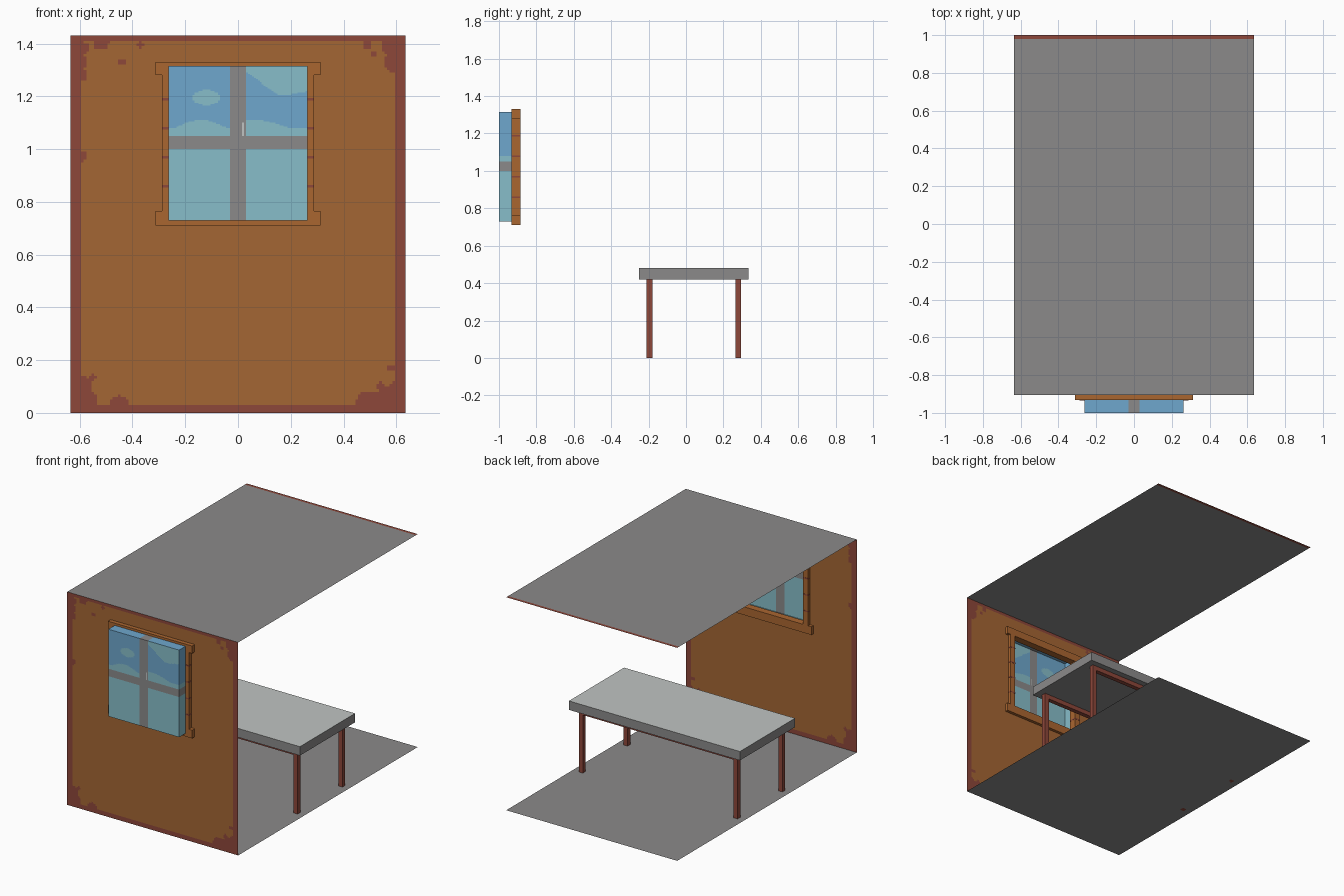
import bpy, bmesh, math
from mathutils import Vector

if "Cube" in bpy.data.objects:
    bpy.data.objects.remove(bpy.data.objects["Cube"])


def mat(name, r, g, b):
    lin = [((c / 255 + 0.055) / 1.055) ** 2.4 for c in (r, g, b)]
    m = bpy.data.materials.new(name)
    m.diffuse_color = (*lin, 1)
    m.use_nodes = True
    m.node_tree.nodes["Principled BSDF"].inputs["Base Color"].default_value = m.diffuse_color
    return m


GREY = mat("grey", 139, 138, 138)
PALE = mat("pale_grey", 192, 196, 194)
BROWN = mat("plaster_brown", 164, 102, 51)
ORANGE = mat("frame_brown", 170, 102, 48)
RED = mat("red_brown", 141, 71, 58)
BLUE = mat("sky_blue", 110, 167, 205)
TEAL = mat("pale_teal", 135, 190, 202)


def finish(bm, name, mats):
    me = bpy.data.meshes.new(name)
    bm.to_mesh(me)
    bm.free()
    for m in mats:
        me.materials.append(m)
    ob = bpy.data.objects.new(name, me)
    bpy.context.collection.objects.link(ob)
    return ob


def sheet(bm, origin, u, v, nu, nv, rule):
    """Flat grid; rule(centre) gives a material index, or None for a hole."""
    o, u, v = Vector(origin), Vector(u), Vector(v)
    vs = [[bm.verts.new(o + u * i / nu + v * j / nv) for j in range(nv + 1)]
          for i in range(nu + 1)]
    for i in range(nu):
        for j in range(nv):
            k = rule(o + u * (i + .5) / nu + v * (j + .5) / nv)
            if k is not None:
                f = bm.faces.new((vs[i][j], vs[i + 1][j], vs[i + 1][j + 1], vs[i][j + 1]))
                f.material_index = k
    for vert in [w for w in bm.verts if not w.link_faces]:
        bm.verts.remove(vert)


def boxes(name, bounds, mats):
    """Several boxes in one object, each (x0, x1, y0, y1, z0, z1)."""
    bm = bmesh.new()
    for x0, x1, y0, y1, z0, z1 in bounds:
        vs = bmesh.ops.create_cube(bm, size=1)["verts"]
        bmesh.ops.scale(bm, vec=(x1 - x0, y1 - y0, z1 - z0), verts=vs)
        bmesh.ops.translate(bm, vec=((x0 + x1) / 2, (y0 + y1) / 2, (z0 + z1) / 2), verts=vs)
    return finish(bm, name, mats)


W, H, WALL = 0.635, 1.43, -0.905

# Floor and ceiling sheets; the ceiling has a red rear edge
bm = bmesh.new()
sheet(bm, (-W, WALL, 0), (2 * W, 0, 0), (0, 1 - WALL, 0), 1, 1, lambda p: 0)
finish(bm, "floor", [GREY])
bm = bmesh.new()
sheet(bm, (-W, WALL, H), (2 * W, 0, 0), (0, 0.98 - WALL, 0), 1, 1, lambda p: 0)
sheet(bm, (-W, 0.98, H), (2 * W, 0, 0), (0, 0.02, 0), 1, 1, lambda p: 1)
finish(bm, "ceiling", [GREY, RED])

# Wall with red border, worn patches and a window hole
PATCHES = [(-.6, 1.33, .03), (-.59, 1.38, .025), (-.52, 1.405, .03), (-.59, 1.28, .02),
           (-.37, 1.395, .013), (-.6, .97, .025), (-.59, .1, .04), (-.565, .05, .03),
           (-.45, .03, .035), (.5, .03, .055), (.57, .05, .05), (.6, .1, .025),
           (.58, .17, .014), (.54, .1, .016), (-.55, .135, .014), (.6, 1.33, .045),
           (.57, 1.39, .03), (.49, 1.4, .02), (.515, 1.36, .013), (-.44, 1.33, .013)]


def wall_rule(p):
    if abs(p.x) < 0.263 and 0.735 < p.z < 1.305:
        return None
    if abs(p.x) > 0.6 or p.z < 0.03 or p.z > 1.405:
        return 1
    return int(any(math.hypot(p.x - x, p.z - z) < r for x, z, r in PATCHES))


bm = bmesh.new()
sheet(bm, (-W, WALL, 0), (2 * W, 0, 0), (0, 0, H), 127, 143, wall_rule)
finish(bm, "front_wall", [BROWN, RED])


# Window glass: bay box open at the back, with painted bars and clouds
def bars(p):
    return abs(p.x) < 0.03 or 1.0 < p.z < 1.05


def glass_rule(p):
    x, z = p.x, p.z
    if 0.012 < x < 0.026 and 1.05 < z < 1.1:
        return 3
    if bars(p):
        return 0
    if z < 1.0:
        return 2
    if x < 0:
        low = 1.08 + 0.03 * max(0, math.cos((x + 0.14) * 16))
        cloud = ((x + 0.12) / 0.052) ** 2 + ((z - 1.195) / 0.029) ** 2 < 1
        return 2 if z < low or cloud else 1
    low = 1.08 + 0.03 * max(0, math.cos((x - 0.06) * 12))
    high = 1.205 + max(0, 0.15 - x) * 0.75 + max(0, x - 0.19) * 0.2
    return 2 if z < low or z > high else 1


def side_rule(p):
    return 0 if 1.0 < p.z < 1.05 else (1 if p.z > 1.08 else 2)


G, Z0, Z1, D = 0.2625, 0.73, 1.315, 0.085
bm = bmesh.new()
sheet(bm, (-G, -1, Z0), (2 * G, 0, 0), (0, 0, Z1 - Z0), 70, 117, glass_rule)
for s in (-G, G):
    sheet(bm, (s, -1, Z0), (0, D, 0), (0, 0, Z1 - Z0), 1, 117, side_rule)
for z, pane in ((Z0, 2), (Z1, 1)):
    sheet(bm, (-G, -1, z), (2 * G, 0, 0), (0, D, 0), 70, 1,
          lambda p: 0 if abs(p.x) < 0.03 else pane)
finish(bm, "window_glass", [GREY, BLUE, TEAL, PALE])

# Window frame: head, sill, two posts, and thin red brick joints
F0, F1 = -0.933, -0.885
boxes("window_frame", [(-.312, .312, F0, F1, 1.28, 1.33), (-.312, .312, F0, F1, .71, .765),
                       (-.288, -.25, F0, F1, .765, 1.28), (.25, .288, F0, F1, .765, 1.28)],
      [ORANGE])
e = 0.001
boxes("frame_joints", [(s * .269 - .019 - e, s * .269 + .019 + e, F0 - e, F1 + e, z, z + .008)
                       for s in (-1, 1) for z in (.855, .965, 1.075, 1.185)], [RED])

# Table: pale top face on a grey slab
top = boxes("table_top", [(-W, W, -.25, .335, .42, .48)], [GREY, PALE])
for f in top.data.polygons:
    f.material_index = int(f.normal.z > 0.5)

# Table legs and the two long rails joining them
LX, LY, T = 0.575, (-.195, .28), 0.015
boxes("table_legs", [(s * LX - T, s * LX + T, y - T, y + T, 0, .42)
                     for s in (-1, 1) for y in LY], [RED])
boxes("table_rails", [(-LX + T, LX - T, y - T, y + T, .39, .42) for y in LY], [RED])
